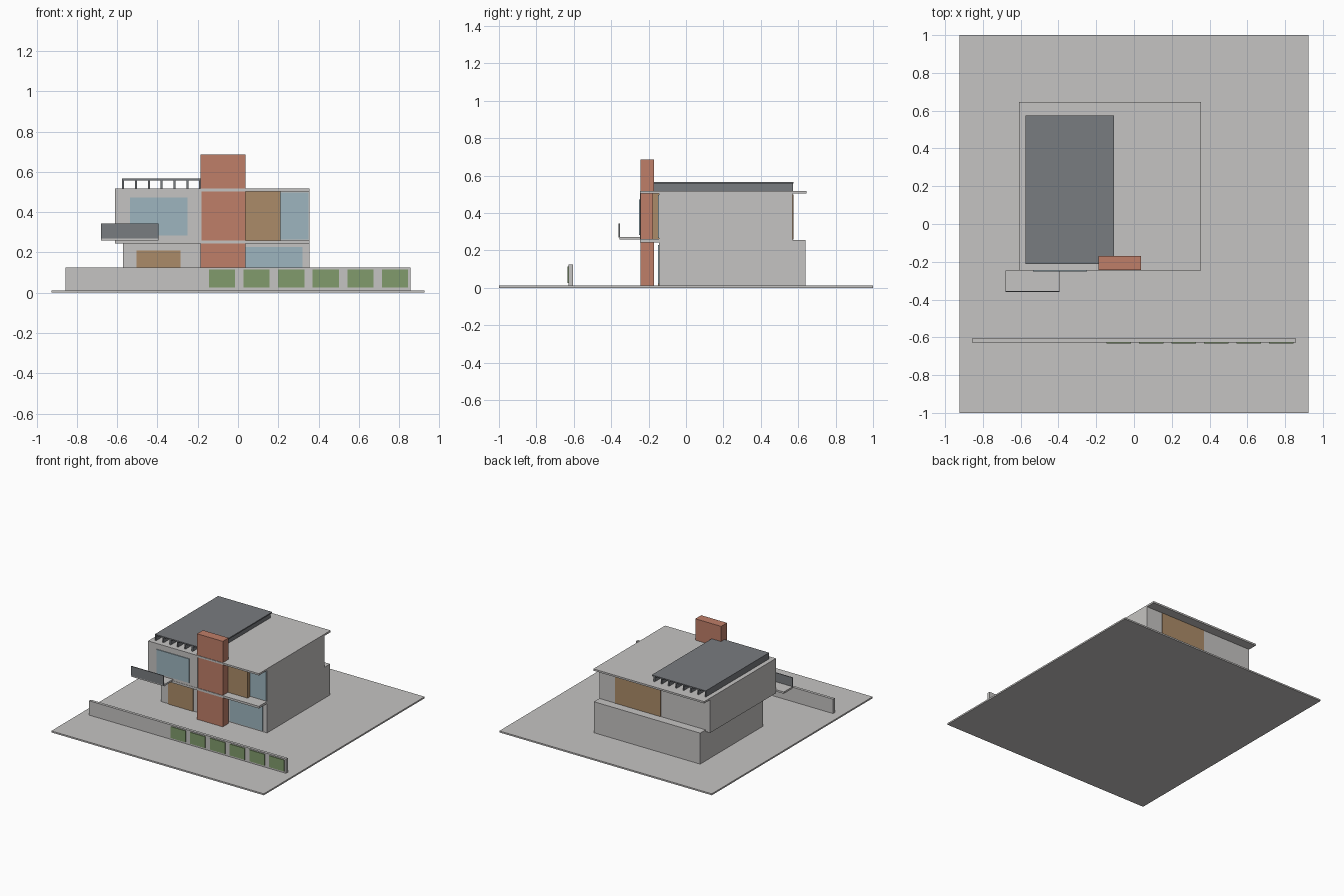
import bpy
import bmesh

cube = bpy.data.objects.get("Cube")
if cube:
    bpy.data.objects.remove(cube, do_unlink=True)


def material(name, r, g, b):
    mat = bpy.data.materials.new(name)
    mat.use_nodes = True
    mat.diffuse_color = (r, g, b, 1)
    mat.node_tree.nodes["Principled BSDF"].inputs["Base Color"].default_value = (r, g, b, 1)
    return mat


concrete = material("pale_concrete", 0.56, 0.55, 0.54)
slate = material("slate_grey", 0.19, 0.2, 0.215)
brick = material("red_brick", 0.52, 0.21, 0.14)
wood = material("tan_wood", 0.41, 0.26, 0.14)
glass = material("blue_glass", 0.34, 0.46, 0.52)
green = material("green_panel", 0.22, 0.33, 0.15)


def box(name, mat, x, y, z):
    """Axis-aligned box from (low, high) ranges."""
    bm = bmesh.new()
    bmesh.ops.create_cube(bm, size=1)
    for v in bm.verts:
        v.co = [lo + (c + 0.5) * (hi - lo) for c, (lo, hi) in zip(v.co, (x, y, z))]
    mesh = bpy.data.meshes.new(name)
    bm.to_mesh(mesh)
    bm.free()
    mesh.materials.append(mat)
    obj = bpy.data.objects.new(name, mesh)
    bpy.context.collection.objects.link(obj)
    return obj


def plate(name, mat, x, wall_y, z, side=-1):
    """Thin panel on a wall facing front (-1) or back (+1)."""
    y = sorted((wall_y - side * 0.002, wall_y + side * 0.006))
    return box(name, mat, x, y, z)


GROUND = 0.012
LEFT, RIGHT = -0.61, 0.355
FRONT, RECESS, BACK = -0.245, -0.145, 0.57

# Plot and garden wall with green panels
box("ground_slab", concrete, (-0.925, 0.925), (-1, 1), (0, GROUND))
box("garden_wall", concrete, (-0.857, 0.857), (-0.627, -0.605), (GROUND, 0.125))
for i in range(6):
    x = -0.145 + i * 0.172
    plate(f"garden_wall_panel_{i + 1}", green, (x, x + 0.13), -0.627, (0.025, 0.115))

# Lower floor
box("lower_floor", concrete, (-0.57, RIGHT), (RECESS, 0.638), (GROUND, 0.256))
plate("lower_door", wood, (-0.505, -0.285), RECESS, (GROUND, 0.21))
plate("lower_window", glass, (0.038, 0.32), RECESS, (0.02, 0.228))

# Upper floor: projecting wing and recessed part between two slabs
box("middle_slab", concrete, (LEFT, RIGHT), (FRONT - 0.002, BACK), (0.243, 0.26))
box("upper_wing", concrete, (LEFT, -0.18), (FRONT, BACK), (0.25, 0.51))
box("upper_floor", concrete, (-0.19, RIGHT), (RECESS, BACK), (0.25, 0.51))
box("roof_slab", concrete, (LEFT, RIGHT), (FRONT - 0.002, 0.645), (0.503, 0.517))
plate("wing_window", glass, (-0.535, -0.25), FRONT, (0.283, 0.472))
box("upper_wood_bay", wood, (0.03, 0.21), (-0.18, RECESS), (0.26, 0.503))
plate("upper_corner_window", glass, (0.21, 0.35), RECESS, (0.265, 0.497))
plate("back_door", wood, (-0.18, 0.215), BACK, (0.258, 0.5), side=1)

# Brick tower
box("brick_tower", brick, (-0.187, 0.038), (-0.243, -0.17), (GROUND, 0.685))

# Balcony
box("balcony_floor", concrete, (-0.68, -0.395), (-0.355, FRONT), (0.258, 0.272))
box("balcony_screen", slate, (-0.68, -0.395), (-0.36, -0.354), (0.268, 0.343))

# Roof canopy on long fins
box("canopy_top", slate, (-0.575, -0.105), (-0.212, 0.575), (0.557, 0.566))
for i in range(8):
    x = -0.575 + i * 0.0637
    box(f"canopy_fin_{i + 1}", slate, (x, x + 0.01), (-0.21, 0.573), (0.515, 0.56))
